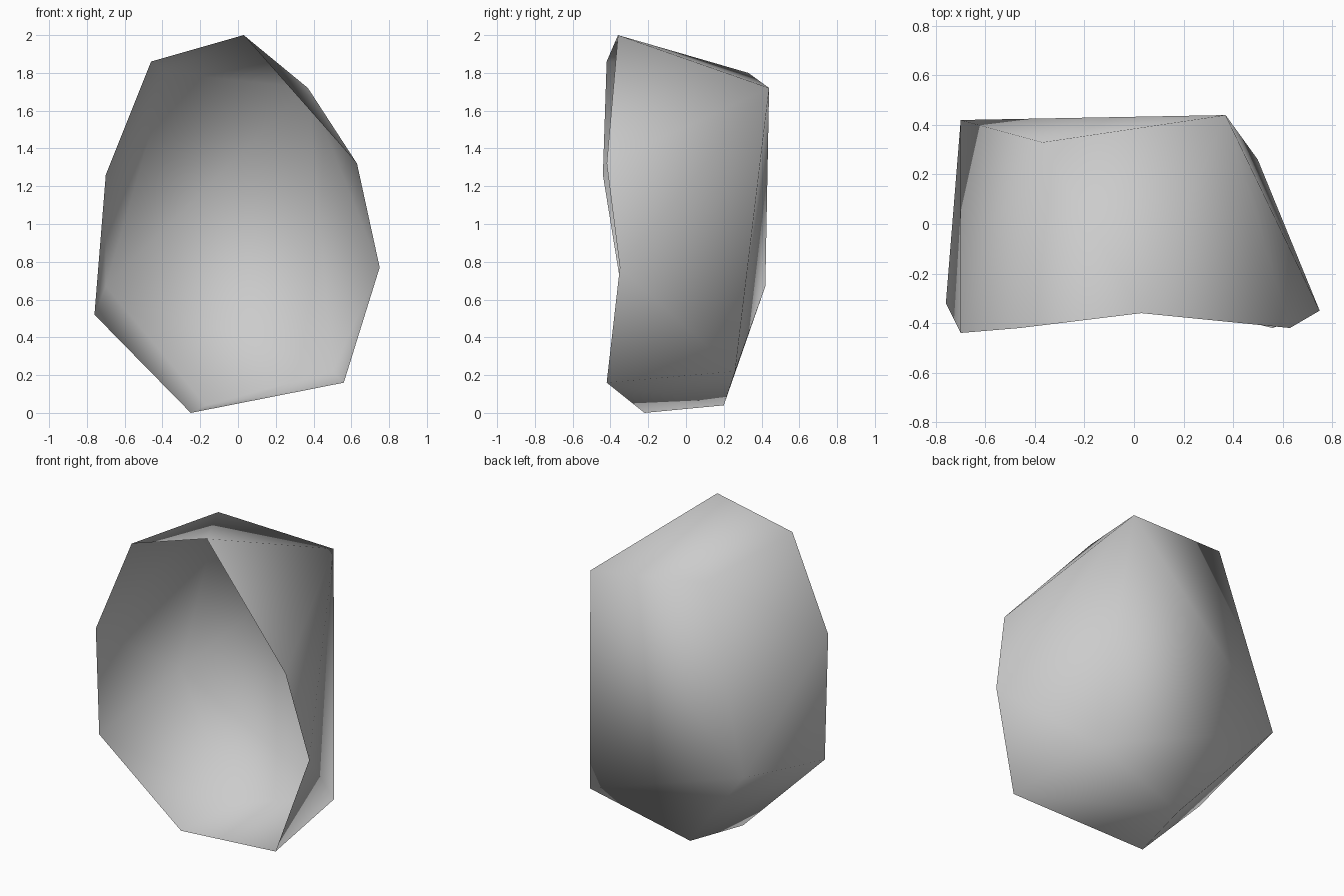
import bpy
import bmesh
from mathutils import Vector

# Remove the default object only
default_cube = bpy.data.objects.get("Cube")
if default_cube:
    bpy.data.objects.remove(default_cube, do_unlink=True)


def make_material(name, colour):
    material = bpy.data.materials.new(name)
    material.use_nodes = True
    material.diffuse_color = colour
    shader = next(n for n in material.node_tree.nodes if n.type == "BSDF_PRINCIPLED")
    shader.inputs["Base Color"].default_value = colour
    return material


# Open front rim, clockwise from the peak
corners = {
    "peak": (0.03, -0.36, 2.0),
    "rim_top": (-0.46, -0.42, 1.86),
    "rim_upper": (-0.70, -0.44, 1.26),
    "rim_lower": (-0.76, -0.32, 0.52),
    "foot": (-0.25, -0.22, 0.0),
    "heel": (0.56, -0.42, 0.16),
    "side_lower": (0.75, -0.35, 0.77),
    "side_upper": (0.63, -0.42, 1.32),
    # Back corners
    "back_top": (-0.37, 0.33, 1.80),
    "back_shoulder": (0.37, 0.44, 1.72),
    "back_hip": (-0.70, 0.42, 0.67),
    "back_foot": (-0.17, 0.20, 0.04),
    "back_heel": (0.50, 0.26, 0.22),
}

# Triangular facets, grouped by the side of the shell
facets = {
    "top": ["peak rim_top back_top",
            "peak back_top back_shoulder",
            "peak back_shoulder side_upper"],
    "side": ["side_upper back_shoulder side_lower",
             "side_lower back_shoulder back_heel",
             "side_lower back_heel heel"],
    "bottom": ["heel back_heel back_foot",
               "heel back_foot foot"],
    "other_side": ["foot back_foot rim_lower",
                   "rim_lower back_foot back_hip",
                   "rim_lower back_hip rim_upper",
                   "rim_upper back_hip back_top",
                   "rim_upper back_top rim_top"],
    "back": ["back_top back_hip back_shoulder",
             "back_shoulder back_hip back_heel",
             "back_heel back_hip back_foot"],
}


def build_shell(name, material):
    bm = bmesh.new()
    verts = {key: bm.verts.new(place) for key, place in corners.items()}
    centre = sum((v.co for v in bm.verts), Vector()) / len(bm.verts)
    for group in facets.values():
        for facet in group:
            face = bm.faces.new([verts[key] for key in facet.split()])
            face.smooth = True
            # Point every facet outwards
            face.normal_update()
            if face.normal.dot(face.calc_center_median() - centre) < 0:
                face.normal_flip()
    mesh = bpy.data.meshes.new(name)
    bm.to_mesh(mesh)
    bm.free()
    mesh.materials.append(material)
    shell = bpy.data.objects.new(name, mesh)
    bpy.context.collection.objects.link(shell)
    return shell


# Hollow rock shell, open at the front
build_shell("rock_shell", make_material("stone grey", (0.6, 0.6, 0.6, 1.0)))
